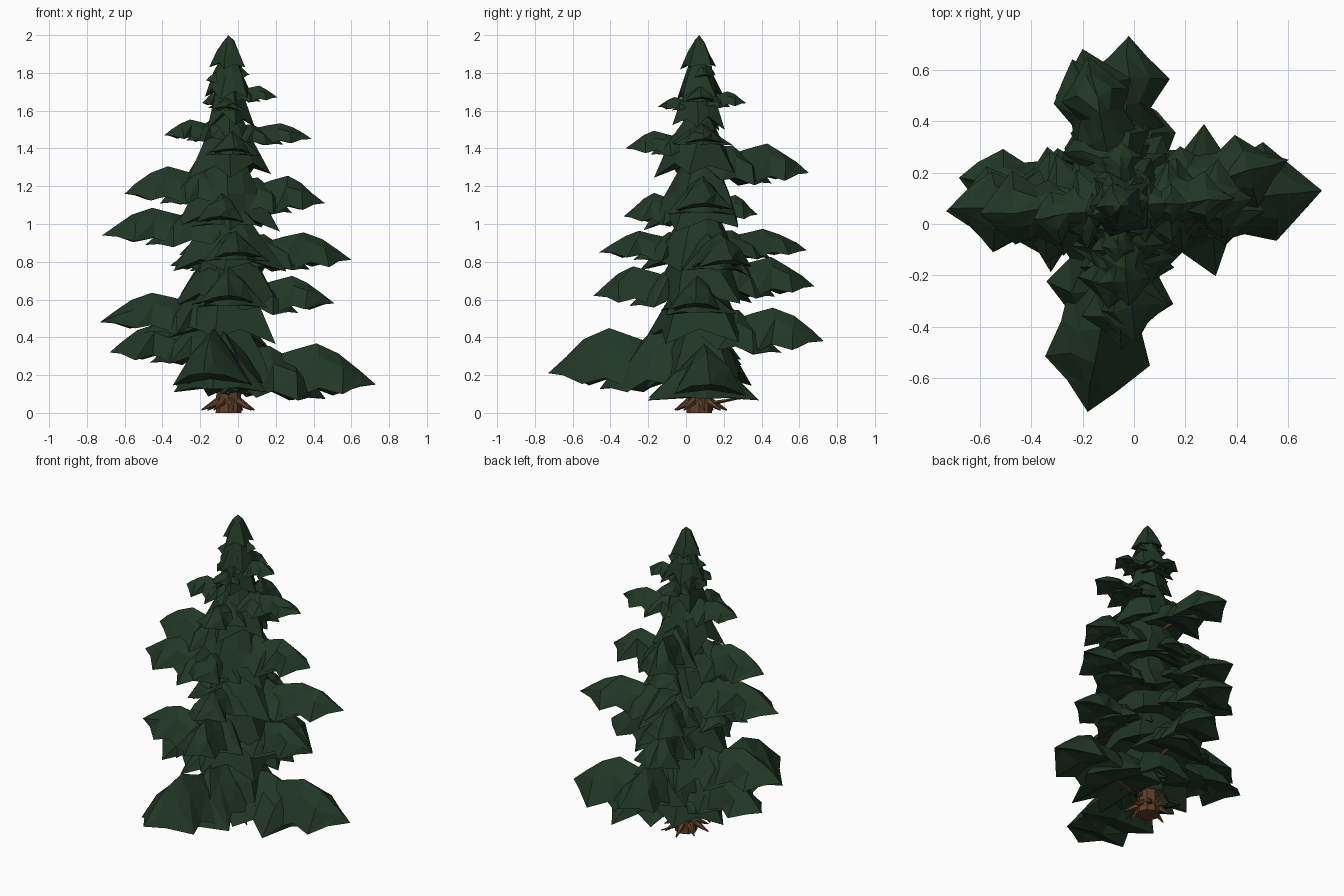
import bpy, bmesh, random
from math import sin, cos, pi
from mathutils import Vector

if "Cube" in bpy.data.objects:
    bpy.data.objects.remove(bpy.data.objects["Cube"])

random.seed(7)
AXIS = Vector((-0.05, 0.07, 0))


def material(name, color):
    m = bpy.data.materials.new(name)
    m.diffuse_color = (*color, 1)
    m.use_nodes = True
    m.node_tree.nodes["Principled BSDF"].inputs["Base Color"].default_value = m.diffuse_color
    return m


GREEN = material("needles", (0.015, 0.038, 0.019))
BROWN = material("bark", (0.11, 0.048, 0.02))


def make(name, verts, faces, mat):
    """Flat-faced object with outward normals."""
    bm = bmesh.new()
    bv = [bm.verts.new(v) for v in verts]
    for f in faces:
        bm.faces.new([bv[i] for i in f])
    bmesh.ops.recalc_face_normals(bm, faces=bm.faces[:])
    me = bpy.data.meshes.new(name)
    bm.to_mesh(me)
    bm.free()
    me.materials.append(mat)
    ob = bpy.data.objects.new(name, me)
    bpy.context.collection.objects.link(ob)
    return ob


def bridge(a, b, n):
    return [(a + i, a + (i + 1) % n, b + (i + 1) % n, b + i) for i in range(n)]


def spike(name, start, end, r0, r1, n):
    """Tapered stick between two points."""
    d = (end - start).normalized()
    u = d.cross(Vector((0, 0, 1)) if abs(d.z) < 0.9 else Vector((1, 0, 0))).normalized()
    w = d.cross(u)
    v = [p + (u * cos(2 * pi * i / n) + w * sin(2 * pi * i / n)) * r
         for p, r in ((start, r0), (end, r1)) for i in range(n)]
    f = bridge(0, n, n) + [tuple(range(n))[::-1], tuple(range(n, 2 * n))]
    return make(name, v, f, BROWN)


def pad(name, start, tip, h, w):
    """Leaf-shaped drooping clump: ridged top, hollow underside, ragged rim."""
    d = Vector((tip.x - start.x, tip.y - start.y, 0))
    side = Vector((-d.y, d.x, 0)).normalized()
    # t along pad, half width, ridge height, rim height
    prof = [(0.0, 0.5, 0.6, 0.0), (0.24, 0.98, 0.82, -0.42), (0.45, 0.75, 1.0, -0.14),
            (0.65, 1.1, 0.76, -0.28), (0.84, 0.48, 0.36, -0.06)]
    v, f, n = [], [], 6
    for t, pw, ph, pr in prof:
        c = start.lerp(tip, t)
        for s, z in ((-1, pr), (-0.5, pr + (ph - pr) * 0.68), (0, ph),
                     (0.5, pr + (ph - pr) * 0.68), (1, pr), (0, min(pr + 0.12, ph - 0.2))):
            j = random.uniform(0.85, 1.15)
            v.append(c + side * (s * pw * w * j + random.uniform(-.06, .06) * w)
                     + d * random.uniform(-0.03, 0.03)
                     + Vector((0, 0, z * h * (1 if s == 0 else random.uniform(0.85, 1.1)))))
    for k in range(len(prof) - 1):
        f += bridge(k * n, k * n + n, n)
    f.append(tuple(range(n))[::-1])
    last = (len(prof) - 1) * n
    v.append(tip)
    f += [(last + i, last + (i + 1) % n, len(v) - 1) for i in range(n)]
    # split quads so facets stay crisp
    tri = []
    for q in f:
        tri += [(q[0], q[1], q[2]), (q[0], q[2], q[3])] if len(q) == 4 else [q]
    make(name, v, tri, GREEN)


def tier(name, z0, r, z1, n=10):
    """Ragged skirt of foliage: alternate rim points reach out and droop."""
    v = []
    turn = random.uniform(0, 0.6)
    for frac, z, jag, droop in ((1, 0, 0.16, 0.1), (0.68, 0.42, 0.05, 0), (0.36, 0.78, 0.03, 0)):
        for i in range(n):
            a = 2 * pi * i / n + turn + random.uniform(-0.12, 0.12)
            s = 1 if i % 2 else -1
            rr = r * frac * (1 + s * jag + random.uniform(-0.08, 0.08))
            zz = z0 + (z1 - z0) * (z - s * droop + random.uniform(-0.06, 0.06))
            v.append(AXIS + Vector((rr * cos(a), rr * sin(a), zz)))
    v += [AXIS + Vector((0, 0, z1)), AXIS + Vector((0, 0, z0 + 0.15 * (z1 - z0)))]
    f = bridge(0, n, n) + bridge(n, 2 * n, n)
    f += [(2 * n + i, 2 * n + (i + 1) % n, 3 * n) for i in range(n)]
    f += [((i + 1) % n, i, 3 * n + 1) for i in range(n)]
    make(name, v, f, GREEN)


# Trunk and roots
spike("trunk", AXIS.copy(), AXIS + Vector((0, 0, 1.8)), 0.068, 0.012, 8)
for i in range(8):
    a = 2 * pi * i / 8 + 0.2
    d = Vector((cos(a), sin(a), 0))
    spike("root", AXIS + d * 0.03 + Vector((0, 0, 0.075)),
          AXIS + d * random.uniform(0.13, 0.16) + Vector((0, 0, 0.015)), 0.028, 0.004, 5)
spike("bare_twig", AXIS + Vector((0, 0, 0.04)), Vector((-0.03, 0.3, 0.08)), 0.015, 0.003, 4)

# Central foliage skirts
for z0, r, z1 in ((0.16, 0.26, 0.54), (0.42, 0.27, 0.78), (0.6, 0.25, 0.97),
                  (0.77, 0.26, 1.14), (1.01, 0.25, 1.4), (1.29, 0.2, 1.62),
                  (1.54, 0.12, 1.9), (1.69, 0.115, 1.94), (1.84, 0.085, 2.0)):
    tier("core_foliage", z0, r, z1)

# Branches: tip x, y, z, hump height, half width
BRANCHES = {
    "right": [(.73, .13, .15, .21, .18), (.51, .05, .58, .14, .13), (.60, .25, .81, .14, .13),
              (.46, .10, 1.11, .14, .13), (.39, .10, 1.45, .08, .10), (.21, .08, 1.67, .06, .07)],
    "left": [(-.68, .18, .32, .15, .13), (-.73, .05, .48, .15, .16), (-.72, .06, .94, .14, .15),
             (-.60, .04, 1.16, .14, .13), (-.39, .02, 1.47, .08, .10), (-.19, .05, 1.64, .05, .06),
             (-.36, .1, .78, .08, .13)],
    "back": [(-.02, .73, .38, .17, .15), (-.2, .68, .67, .15, .13), (-.24, .64, .86, .11, .11),
             (-.05, .38, 1.05, .1, .12), (-.18, .65, 1.27, .15, .12), (-.05, .32, 1.64, .06, .07)],
    "front": [(-.18, -.73, .21, .23, .18), (-.05, -.49, .62, .15, .13), (0, -.46, .85, .11, .12),
              (-.1, -.33, 1.04, .12, .12), (-.02, -.32, 1.40, .09, .10), (-.07, -.15, 1.62, .05, .06)],
}
for side_name, rows in BRANCHES.items():
    for x, y, z, h, w in rows:
        tip = Vector((x, y, z))
        root = AXIS + Vector((0, 0, z + 0.1 * h))
        # outer clump, wider inner clump, and the wood beneath
        pad(side_name + "_outer_foliage", root.lerp(tip, 0.28), tip, h, w)
        inner = root.lerp(tip, 0.66) - Vector((0, 0, 0.4 * h))
        pad(side_name + "_inner_foliage", root + Vector((0, 0, 0.15 * h)), inner, h, w * 1.35)
        spike(side_name + "_branch", root - Vector((0, 0, 0.3 * h)),
              root.lerp(tip, 0.6), 0.02, 0.004, 5)

# Small sprigs near the top and low clumps around the trunk foot
for x, y, z, h, w in ((-.17, .03, 1.76, .05, .04), (.06, .1, 1.79, .05, .04),
                      (-.12, .15, 1.8, .05, .04), (.0, -.01, 1.75, .05, .04),
                      (.13, -.1, .16, .16, .12), (-.26, -.05, .16, .16, .12),
                      (.12, .24, .2, .16, .12), (-.24, .24, .22, .16, .12)):
    pad("small_sprig", AXIS + Vector((0, 0, z)), Vector((x, y, z)), h, w)
